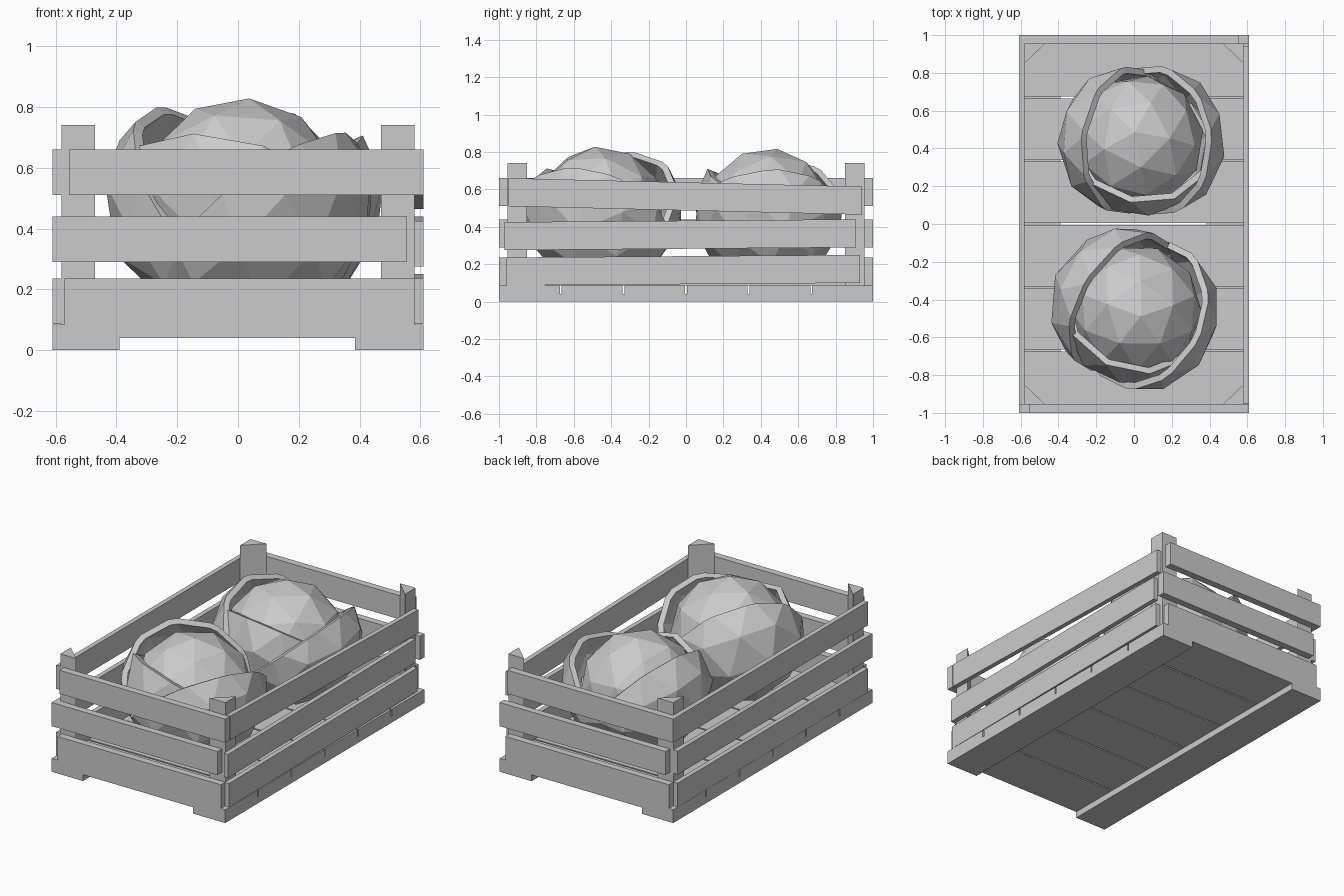
import bpy, bmesh
from mathutils import Vector, Matrix, Euler

if "Cube" in bpy.data.objects:
    bpy.data.objects.remove(bpy.data.objects["Cube"])


def finish(bm, name):
    bmesh.ops.recalc_face_normals(bm, faces=bm.faces)
    mesh = bpy.data.meshes.new(name)
    bm.to_mesh(mesh)
    bm.free()
    ob = bpy.data.objects.new(name, mesh)
    bpy.context.collection.objects.link(ob)
    return ob


def prism(name, points, direction):
    """Extrude a planar outline along a direction."""
    bm = bmesh.new()
    face = bm.faces.new([bm.verts.new(p) for p in points])
    ext = bmesh.ops.extrude_face_region(bm, geom=[face])
    verts = [v for v in ext["geom"] if isinstance(v, bmesh.types.BMVert)]
    bmesh.ops.translate(bm, verts=verts, vec=direction)
    if face.is_valid and not any(len(e.link_faces) == 2 for e in face.edges):
        bm.faces.new(list(face.verts))
    bmesh.ops.holes_fill(bm, edges=bm.edges)
    return finish(bm, name)


def box(name, x0, x1, y0, y1, z0, z1):
    return prism(name, [(x0, y0, z0), (x1, y0, z0), (x1, y1, z0), (x0, y1, z0)],
                 (0, 0, z1 - z0))


# Runners and floor planks
box("runner_left", -0.61, -0.39, -1, 1, 0, 0.04)
box("runner_right", 0.385, 0.61, -1, 1, 0, 0.04)
for i in range(6):
    y = -1 + i * 0.335
    box("floor_plank", -0.61, 0.61, y, y + 0.325, 0.04, 0.085)

# Triangular corner posts
for sx in (-1, 1):
    for sy in (-1, 1):
        prism("corner_post", [(sx * 0.58, sy * 0.955, 0.085),
                              (sx * 0.47, sy * 0.955, 0.085),
                              (sx * 0.58, sy * 0.85, 0.085)], (0, 0, 0.655))

# End slats, front and back
for z, x0, x1 in ((0.085, -0.57, 0.58), (0.29, -0.61, 0.555), (0.51, -0.555, 0.61)):
    box("front_slat", x0, x1, -1, -0.955, z, z + 0.15)
    box("back_slat", -x1, -x0, 0.955, 1, z, z + 0.15)

# Side slats, the right ones nailed on slightly crooked
for y0, y1, za, zb in ((-0.96, 0.93, 0.086, 0.1), (-0.97, 0.91, 0.275, 0.29),
                       (-0.95, 0.94, 0.51, 0.465)):
    prism("right_slat", [(0.58, y0, za), (0.58, y1, zb), (0.58, y1, zb + 0.15),
                         (0.58, y0, za + 0.15)], (0.03, 0, 0))
for z in (0.086, 0.29, 0.51):
    box("left_slat", -0.61, -0.58, -0.955, 0.955, z, z + 0.15)


def head(name, centre, radius, spin):
    bm = bmesh.new()
    bmesh.ops.create_icosphere(bm, subdivisions=2, radius=radius,
                               matrix=Matrix.Translation(centre) @ spin.to_matrix().to_4x4())
    finish(bm, name)


def leaf(name, centre, radius, axis, cut, shift):
    """Cupped leaf: a faceted sphere cut by a plane, then thickened inwards."""
    axis = Vector(axis).normalized()
    bm = bmesh.new()
    rot = axis.to_track_quat('Z', 'Y').to_matrix().to_4x4()
    bmesh.ops.create_icosphere(bm, subdivisions=2, radius=radius, matrix=rot)
    bmesh.ops.bisect_plane(bm, geom=bm.verts[:] + bm.edges[:] + bm.faces[:],
                           plane_co=axis * cut * radius, plane_no=axis,
                           clear_inner=True)
    bmesh.ops.remove_doubles(bm, verts=bm.verts, dist=0.004)
    bmesh.ops.scale(bm, vec=(1, 1, 0.95), verts=bm.verts)
    out = Vector((axis.x, axis.y, 0)).normalized() * shift
    bmesh.ops.translate(bm, verts=bm.verts, vec=Vector(centre) + out)
    mesh = bpy.data.meshes.new(name)
    bm.to_mesh(mesh)
    bm.free()
    ob = bpy.data.objects.new(name, mesh)
    bpy.context.collection.objects.link(ob)
    mod = ob.modifiers.new("thickness", 'SOLIDIFY')
    mod.thickness = 0.035
    mod.offset = -1


# Front cabbage
head("front_cabbage_head", (0.01, -0.46, 0.48), 0.35, Euler((0.1, 0.05, 0.3)))
c = (0.0, -0.45, 0.50)
leaf("front_cabbage_leaf_inner", c, 0.39, (-0.25, -0.5, -0.8), 0.0, 0.01)
leaf("front_cabbage_leaf_left", c, 0.425, (-0.72, 0.45, -0.55), 0.12, 0.03)
leaf("front_cabbage_leaf_right", c, 0.43, (0.6, -0.3, -0.74), 0.15, 0.03)

# Back cabbage
head("back_cabbage_head", (0.02, 0.44, 0.47), 0.35, Euler((-0.1, 0.1, 1.1)))
c = (0.04, 0.435, 0.50)
leaf("back_cabbage_leaf_inner", c, 0.385, (-0.1, -0.55, -0.8), 0.0, 0.01)
leaf("back_cabbage_leaf_left", c, 0.41, (-0.75, 0.1, -0.6), 0.1, 0.04)
leaf("back_cabbage_leaf_right", c, 0.42, (0.65, 0.05, -0.74), 0.15, 0.03)
